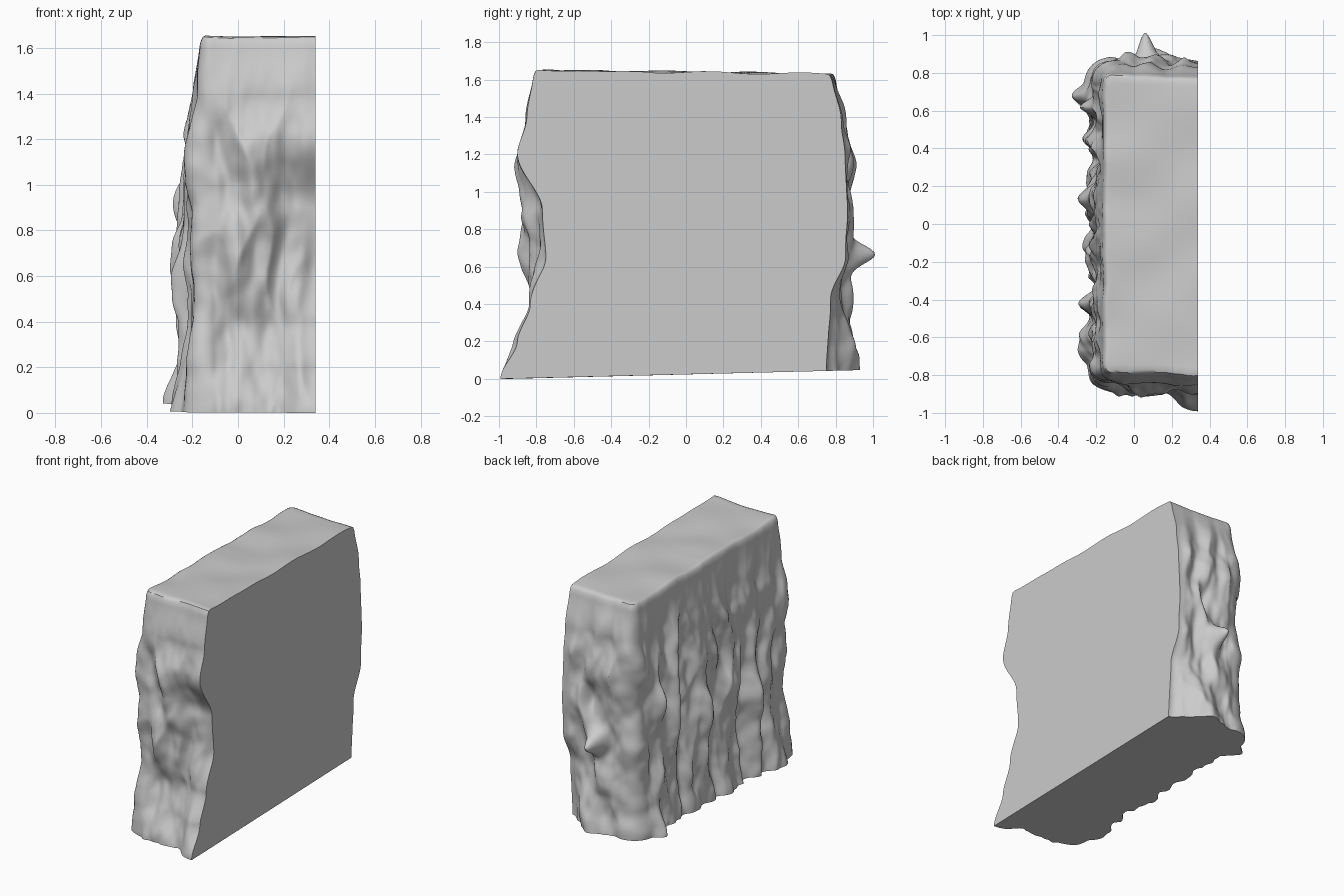
import bpy, bmesh, math
from mathutils import Vector, noise

if "Cube" in bpy.data.objects:
    bpy.data.objects.remove(bpy.data.objects["Cube"])

X_FLAT, X_LEFT, Y_HALF, R = 0.34, -0.165, 0.80, 0.05
N_S, N_Z, N_CAP = 300, 110, 14

# Outward offset of the rock at a few heights, for stations round the wall
HEIGHTS = [0, .2, .4, .65, .9, 1.2, 1.4, 1.65]
STATIONS = [
    (0.00, [.19, .10, .035, -.05, -.03, .10, .05, .015]),   # front, at cut face
    (0.22, [.11, .06, .03, .03, .05, .10, .06, .00]),       # front middle
    (0.50, [.08, .05, .03, .03, .04, .04, .025, .00]),      # front left corner
    (1.20, [.08, .06, .045, .045, .05, .045, .02, .00]),    # left side
    (2.00, [.07, .05, .04, .035, .04, .035, .02, .00]),     # back left corner
    (2.30, [.11, .08, .07, .07, .08, .08, .05, -.01]),      # back middle
    (2.57, [-.05, -.04, -.03, .05, .06, .05, .03, -.02]),   # back, at cut face
]
# Local knobs, ridges and hollows: station, height, amount, width, height spread
BUMPS = [
    (0.35, .76, .05, .06, .15), (0.20, .36, -.04, .05, .16), (0.42, .10, .02, .04, .25),
    (0.16, .85, -.03, .05, .25),
    (2.28, .65, .16, .05, .075), (2.20, 1.15, .02, .05, .15),
    (2.36, .95, -.05, .04, .10), (2.34, .40, -.04, .04, .14), (2.42, .15, .05, .05, .20),
    (1.96, .05, .09, .06, .20), (1.90, .92, .07, .05, .14),
    (1.74, .75, .06, .05, .25), (1.62, .30, -.04, .04, .50),
    (1.42, .60, .05, .05, .30), (1.10, .70, .06, .05, .22),
    (0.86, .45, .07, .05, .40), (0.97, .40, -.04, .04, .55),
    (0.60, .00, .08, .06, .25), (1.27, .50, -.03, .04, .50),
]


def smooth(t):
    t = min(max(t, 0), 1)
    return t * t * (3 - 2 * t)


def interp(xs, ys, x):
    for i in range(len(xs) - 1):
        if x <= xs[i + 1]:
            return ys[i] + (ys[i + 1] - ys[i]) * smooth((x - xs[i]) / (xs[i + 1] - xs[i]))
    return ys[-1]


# Rounded U-shaped plan: front, left side, back
STRAIGHT, ARC, SIDE = X_FLAT - X_LEFT - R, R * math.pi / 2, 2 * (Y_HALF - R)
TOTAL = 2 * STRAIGHT + 2 * ARC + SIDE


def plan(s):
    if s > TOTAL / 2:
        p, n = plan(TOTAL - s)
        return Vector((p.x, -p.y, 0)), Vector((n.x, -n.y, 0))
    if s <= STRAIGHT:
        return Vector((X_FLAT - s, -Y_HALF, 0)), Vector((0, -1, 0))
    if s <= STRAIGHT + ARC:
        a = (s - STRAIGHT) / R
        n = Vector((-math.sin(a), -math.cos(a), 0))
        return Vector((X_LEFT + R, -Y_HALF + R, 0)) + n * R, n
    return Vector((X_LEFT, -Y_HALF + R + s - STRAIGHT - ARC, 0)), Vector((-1, 0, 0))


def offset(s, z):
    d = interp([k for k, _ in STATIONS], [interp(HEIGHTS, v, z) for _, v in STATIONS], s)
    fade = (.12 + .88 * smooth((1.62 - z) / .45)) * (.15 + .85 * smooth(min(s, TOTAL - s) / .1))
    for bs, bz, amt, ws, wz in BUMPS:
        d += amt * math.exp(-((s - bs) / ws) ** 2 - ((z - bz) / wz) ** 2)
    # leaning vertical flutes, with finer lumps on top
    warp = s + .07 * noise.noise(Vector((s * 2, z * 2.5, 7)))
    flute = .035 * noise.noise(Vector((warp * 8, z * 1.1, 3)))
    crease = .06 * (.2 - abs(noise.noise(Vector((warp * 6, z * 1.6, 11)))))
    lumps = .035 * noise.noise(Vector((s * 9, z * 4, 20))) + .01 * noise.noise(Vector((s * 20, z * 10, 31)))
    return d + fade * (flute + crease + lumps)


def z_top(p):
    return 1.64 - .012 * p.y + .014 * noise.noise(Vector((p.x * 3, p.y * 4, 2)))


def z_base(p):
    return max(0, .025 * (p.y + .95))


# Rings of points: fluted wall, then the top closing in on the cut face
rings = []
for j in range(N_Z + 1):
    t = j / N_Z
    ring = []
    for i in range(N_S + 1):
        s = TOTAL * i / N_S
        p, n = plan(s)
        q = p + n * (offset(s, 1.65 * t) - .012 * max(0, (t - .975) / .025) ** 2)
        q.z = z_base(q) + (z_top(q) - .006 - z_base(q)) * t
        ring.append(q)
    rings.append(ring)
for k in range(1, N_CAP):
    f = k / N_CAP
    ring = []
    for q in rings[N_Z]:
        c = q.lerp(Vector((X_FLAT, 0, 0)), f ** 1.5)
        c.z = z_top(c)
        ring.append(c)
    rings.append(ring)

bm = bmesh.new()
grid = [[bm.verts.new(q) for q in ring] for ring in rings]
for a, b in zip(grid, grid[1:]):
    for i in range(N_S):
        bm.faces.new((a[i + 1], a[i], b[i], b[i + 1]))
# Close top and underside with fans to the cut face
top = bm.verts.new((X_FLAT, 0, 1.64))
base = bm.verts.new((X_FLAT, 0, .024))
for i in range(N_S):
    bm.faces.new((grid[-1][i + 1], grid[-1][i], top))
    bm.faces.new((grid[0][i], grid[0][i + 1], base))
# Flat cut face
left = [r[0] for r in grid]
right = [r[-1] for r in grid]
bm.faces.new([base] + left + [top] + right[::-1])
bmesh.ops.recalc_face_normals(bm, faces=bm.faces)

mesh = bpy.data.meshes.new("cliff_block")
bm.to_mesh(mesh)
bm.free()
rock = bpy.data.objects.new("cliff_block", mesh)
bpy.context.collection.objects.link(rock)
bpy.context.view_layer.objects.active = rock
rock.select_set(True)
bpy.ops.object.shade_smooth_by_angle(angle=math.radians(40))
